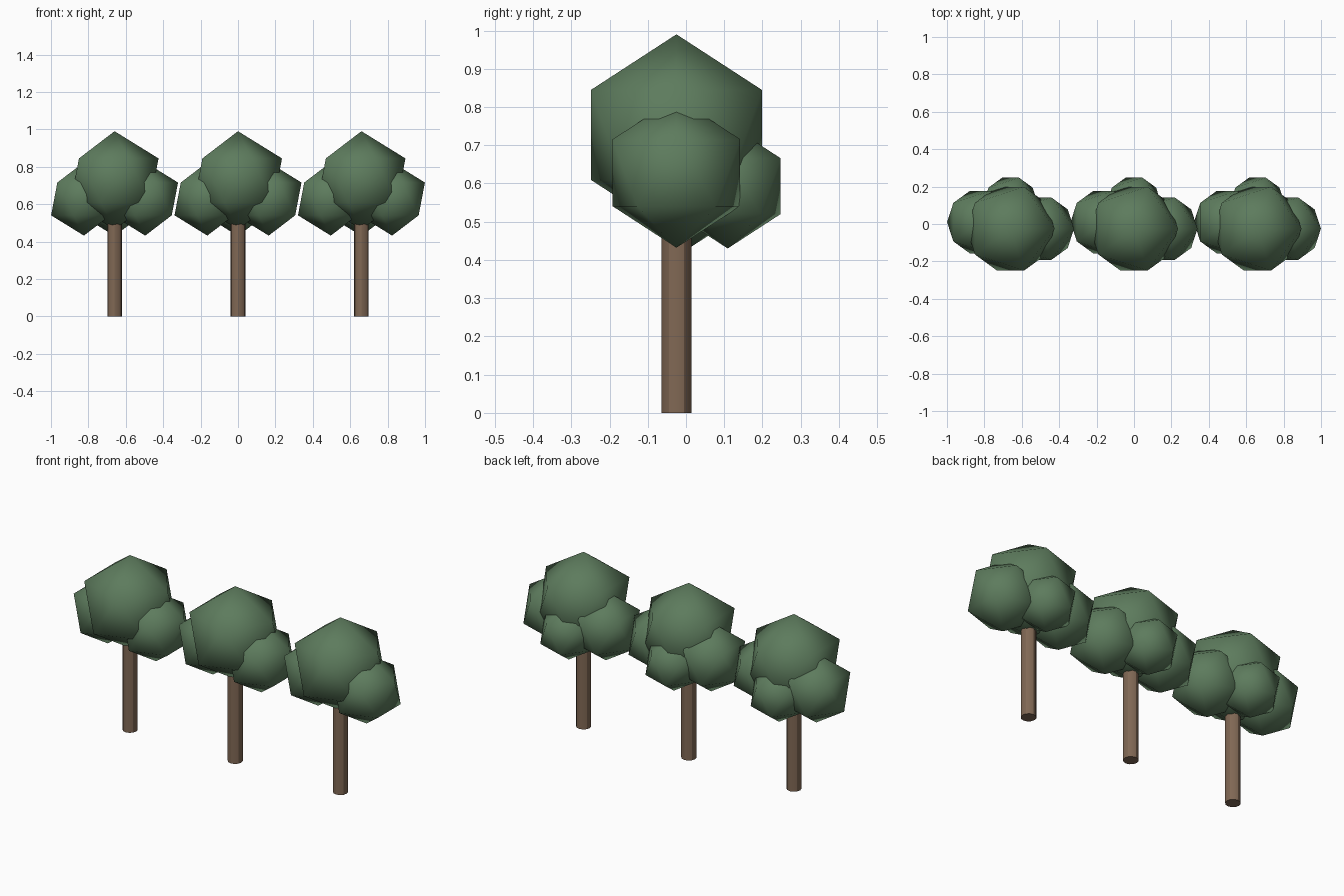
import bpy

if "Cube" in bpy.data.objects:
    bpy.data.objects.remove(bpy.data.objects["Cube"])

def material(name, rgb):
    m = bpy.data.materials.new(name)
    m.diffuse_color = (*rgb, 1)
    m.use_nodes = True
    m.node_tree.nodes["Principled BSDF"].inputs["Base Color"].default_value = m.diffuse_color
    return m

LEAF = material("leaf_green", (0.11, 0.20, 0.11))
BARK = material("bark_brown", (0.22, 0.14, 0.09))

def finish(name, mat, smooth_all):
    ob = bpy.context.object
    ob.name = name
    ob.data.materials.append(mat)
    if smooth_all:
        bpy.ops.object.shade_smooth()
    else:
        bpy.ops.object.shade_smooth_by_angle()

# Foliage clumps: name, x offset from trunk, y, z, radius
CLUMPS = [
    ("crown", 0, -0.025, 0.727, 0.263),
    ("right_clump", 0.164, -0.025, 0.628, 0.196),
    ("left_clump", -0.164, 0.01, 0.628, 0.196),
    ("back_clump", 0, 0.109, 0.593, 0.163),
]
TRUNK_R, TRUNK_H = 0.039, 0.56

# Row of three identical trees
for label, x in (("left", -0.66), ("middle", 0), ("right", 0.66)):
    bpy.ops.mesh.primitive_cylinder_add(vertices=12, radius=TRUNK_R, depth=TRUNK_H,
                                        location=(x, -0.025, TRUNK_H / 2))
    finish(f"{label}_tree_trunk", BARK, False)
    for name, dx, y, z, r in CLUMPS:
        bpy.ops.mesh.primitive_ico_sphere_add(subdivisions=1, radius=r,
                                              location=(x + dx, y, z))
        finish(f"{label}_tree_{name}", LEAF, True)
